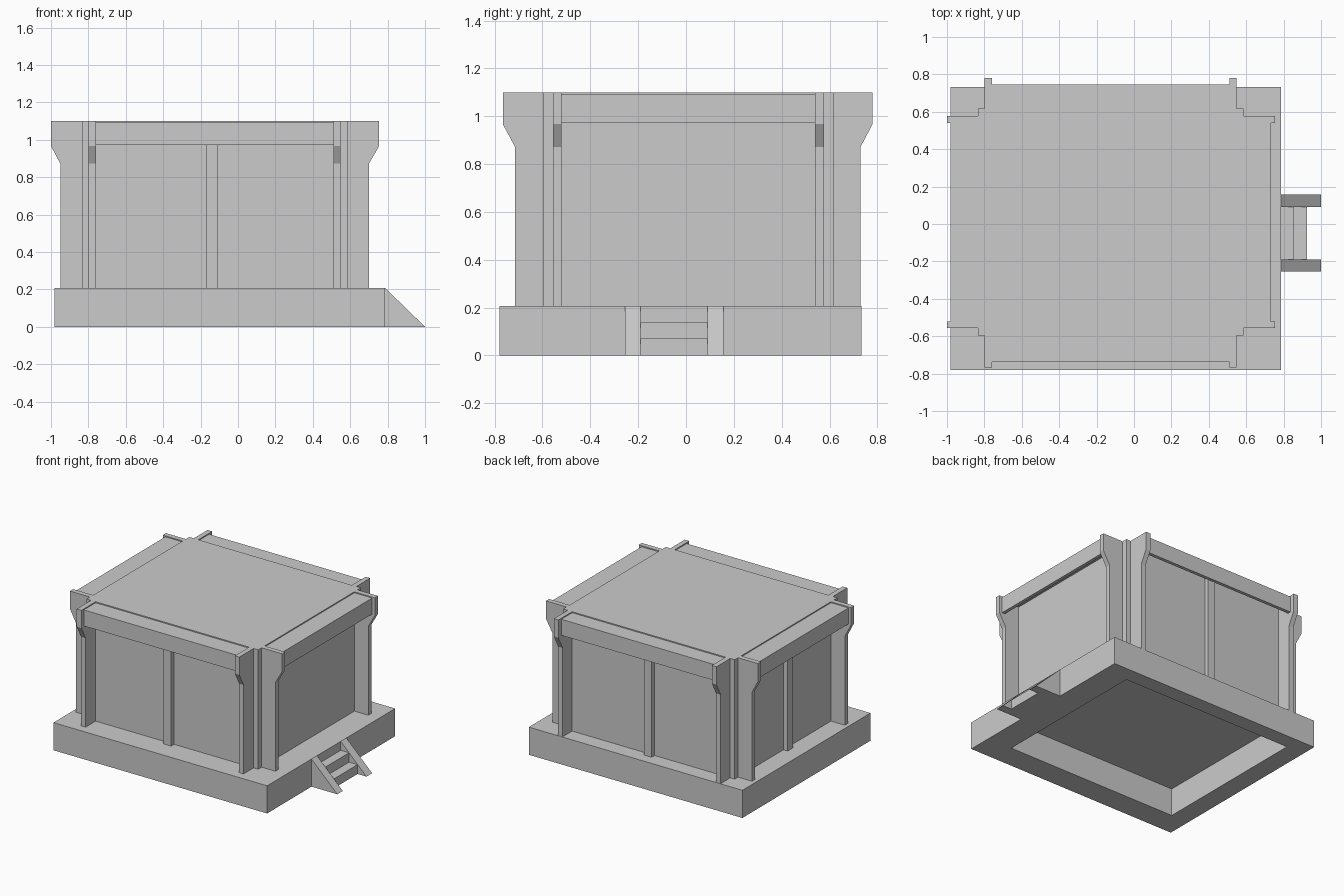
import bpy
import bmesh
from mathutils import Vector

old = bpy.data.objects.get("Cube")
if old:
    bpy.data.objects.remove(old, do_unlink=True)

GREY = (0.6, 0.6, 0.6, 1.0)
grey = bpy.data.materials.new("plain grey")
grey.use_nodes = True
grey.diffuse_color = GREY
grey.node_tree.nodes["Principled BSDF"].inputs["Base Color"].default_value = GREY


def prism(name, profile, sweep):
    """Extrude a closed 3D profile along a vector."""
    bm = bmesh.new()
    face = bm.faces.new([bm.verts.new(p) for p in profile])
    out = bmesh.ops.extrude_face_region(bm, geom=[face], use_keep_orig=True)
    moved = [v for v in out["geom"] if isinstance(v, bmesh.types.BMVert)]
    bmesh.ops.translate(bm, verts=moved, vec=Vector(sweep))
    bmesh.ops.recalc_face_normals(bm, faces=bm.faces)
    mesh = bpy.data.meshes.new(name)
    bm.to_mesh(mesh)
    bm.free()
    mesh.materials.append(grey)
    obj = bpy.data.objects.new(name, mesh)
    bpy.context.collection.objects.link(obj)
    return obj


def box(name, x, y, z):
    (x0, x1), (y0, y1), (z0, z1) = sorted(x), sorted(y), sorted(z)
    return prism(name, [(x0, y0, z0), (x1, y0, z0), (x1, y1, z0), (x0, y1, z0)],
                 (0, 0, z1 - z0))


BASE_TOP, ROOF = 0.207, 1.1
CORE_X, CORE_Y = (-0.835, 0.585), (-0.597, 0.617)
BASE_X, BASE_Y = (-0.98, 0.787), (-0.78, 0.733)

# Hollow plinth, open underneath
box("plinth_front", BASE_X, (BASE_Y[0], CORE_Y[0]), (0, BASE_TOP))
box("plinth_back", BASE_X, (CORE_Y[1], BASE_Y[1]), (0, BASE_TOP))
box("plinth_left", (CORE_X[1], BASE_X[1]), CORE_Y, (0, BASE_TOP))
box("plinth_right", (BASE_X[0], CORE_X[0]), CORE_Y, (0, BASE_TOP))

# Main block with its flat roof
box("main_block", CORE_X, CORE_Y, (BASE_TOP, ROOF))

# Each side: axis pointing out, wall plane, fin foot, fin head, fascia face,
# fin positions along the wall, mullion or not
FIN_X = ((-0.798, -0.76), (0.51, 0.547))
FIN_Y = ((-0.557, -0.52), (0.54, 0.577))
SIDES = [
    ("front", 1, CORE_Y[0], -0.715, -0.766, -0.737, FIN_X, True),
    ("back", 1, CORE_Y[1], 0.73, 0.78, 0.745, FIN_X, True),
    ("east", 0, CORE_X[1], 0.7, 0.755, 0.732, FIN_Y, False),
    ("west", 0, CORE_X[0], -0.95, -1.0, -0.98, FIN_Y, True),
]

for side, axis, wall, foot, head, fascia, fins, has_mullion in SIDES:
    out = 1 if head > 0 else -1

    def slab(name, along, depth, z):
        spans = (along, depth) if axis else (depth, along)
        return box(side + name, *spans, z)

    # Bracketed corner fins
    profile = [(wall, BASE_TOP), (foot, BASE_TOP), (foot, 0.872),
               (head, 0.967), (head, ROOF), (wall, ROOF)]
    for i, (a, b) in enumerate(fins):
        points = [(a, d, z) if axis else (d, a, z) for d, z in profile]
        prism(f"{side}_fin_{i + 1}", points,
              (b - a, 0, 0) if axis else (0, b - a, 0))

    # Fascia board and the ledge that joins it to the roof
    span = (fins[0][1], fins[1][0])
    inner = fascia - out * 0.025
    slab("_fascia", span, (inner, fascia), (0.972, 1.092))
    slab("_ledge", span, (wall, inner), (1.07, 1.092))

    # Centre mullion
    if has_mullion:
        mid = sum(span) / 2 - (0.016 if axis else 0)
        slab("_mullion", (mid - 0.031, mid + 0.031), (wall, wall + out * 0.035),
             (BASE_TOP, 1.07))

# Entrance steps between two sloping stringers
STEP_X = BASE_X[1]
for i, (a, b) in enumerate(((-0.255, -0.19), (0.09, 0.157))):
    prism(f"stair_stringer_{i + 1}",
          [(STEP_X, a, 0), (1.0, a, 0), (STEP_X, a, BASE_TOP)], (0, b - a, 0))
for i, (reach, top) in enumerate(((0.856, 0.14), (0.926, 0.07))):
    box(f"stair_step_{i + 1}", (STEP_X, reach), (-0.19, 0.09), (top - 0.07, top))
box("stair_step_base", (STEP_X, 0.856), (-0.19, 0.09), (0, 0.07))
